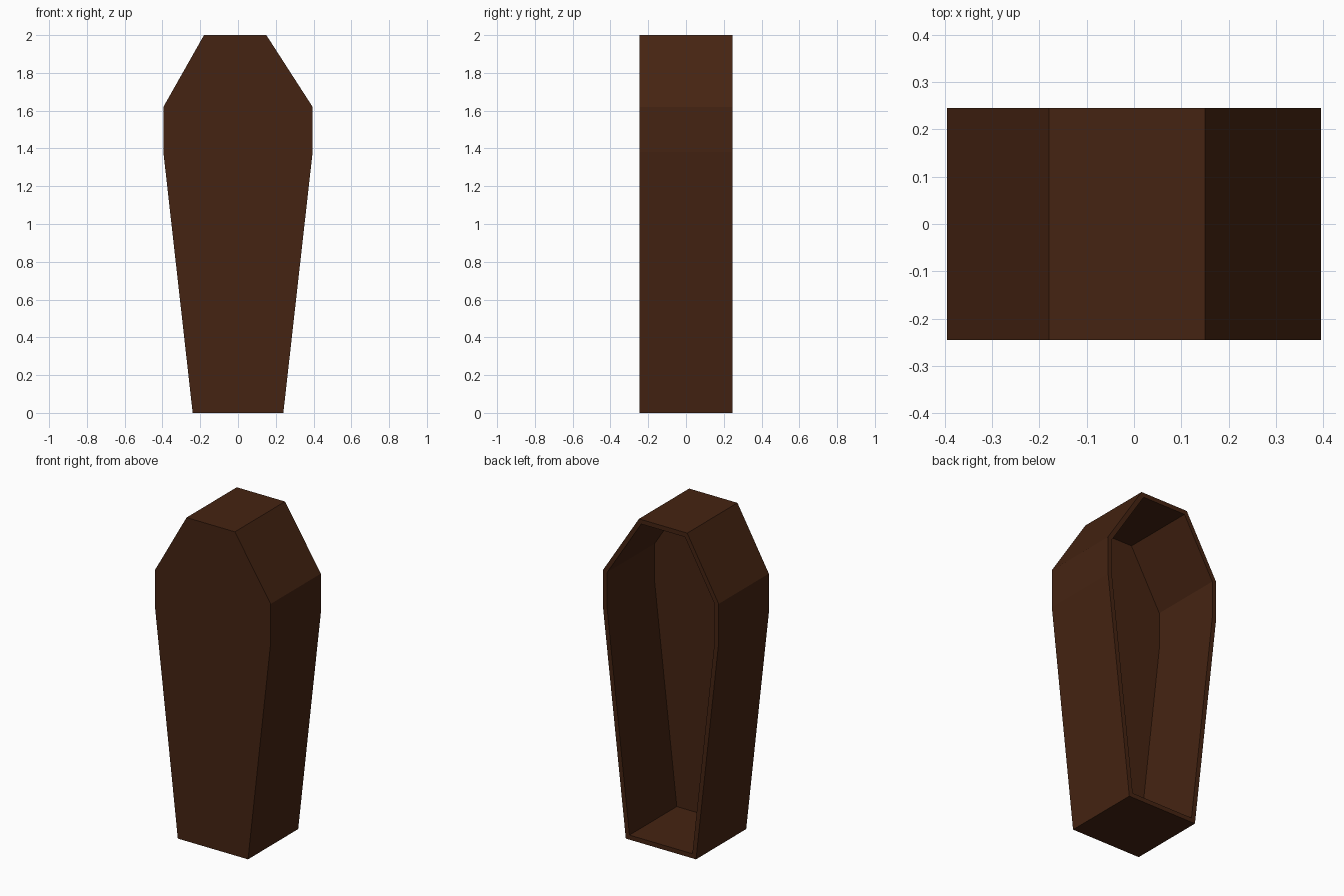
import bpy, bmesh

if "Cube" in bpy.data.objects:
    bpy.data.objects.remove(bpy.data.objects["Cube"])

DEPTH, WALL = 0.49, 0.028
# front outline of the casket (x, z)
OUTLINE = [(-0.24, 0), (0.24, 0), (0.395, 1.38), (0.395, 1.62),
           (0.15, 2), (-0.18, 2), (-0.395, 1.62), (-0.395, 1.38)]

wood = bpy.data.materials.new("dark brown wood")
wood.diffuse_color = (0.06, 0.0175, 0.006, 1)
wood.use_nodes = True
wood.node_tree.nodes["Principled BSDF"].inputs["Base Color"].default_value = wood.diffuse_color

# solid prism from the outline
bm = bmesh.new()
front = bm.faces.new([bm.verts.new((x, -DEPTH / 2, z)) for x, z in OUTLINE])
ext = bmesh.ops.extrude_face_region(bm, geom=[front], use_keep_orig=True)["geom"]
back = next(g for g in ext if isinstance(g, bmesh.types.BMFace))
bmesh.ops.translate(bm, verts=back.verts[:], vec=(0, DEPTH, 0))
bmesh.ops.recalc_face_normals(bm, faces=bm.faces[:])

# hollow it from the open back, leaving a rim
bmesh.ops.inset_individual(bm, faces=[back], thickness=WALL, use_even_offset=True)
floor = bmesh.ops.extrude_discrete_faces(bm, faces=[back])["faces"][0]
bmesh.ops.translate(bm, verts=floor.verts[:], vec=(0, WALL - DEPTH, 0))
bmesh.ops.recalc_face_normals(bm, faces=bm.faces[:])

mesh = bpy.data.meshes.new("casket_shell")
bm.to_mesh(mesh)
bm.free()
mesh.materials.append(wood)
shell = bpy.data.objects.new("casket_shell", mesh)
bpy.context.collection.objects.link(shell)
